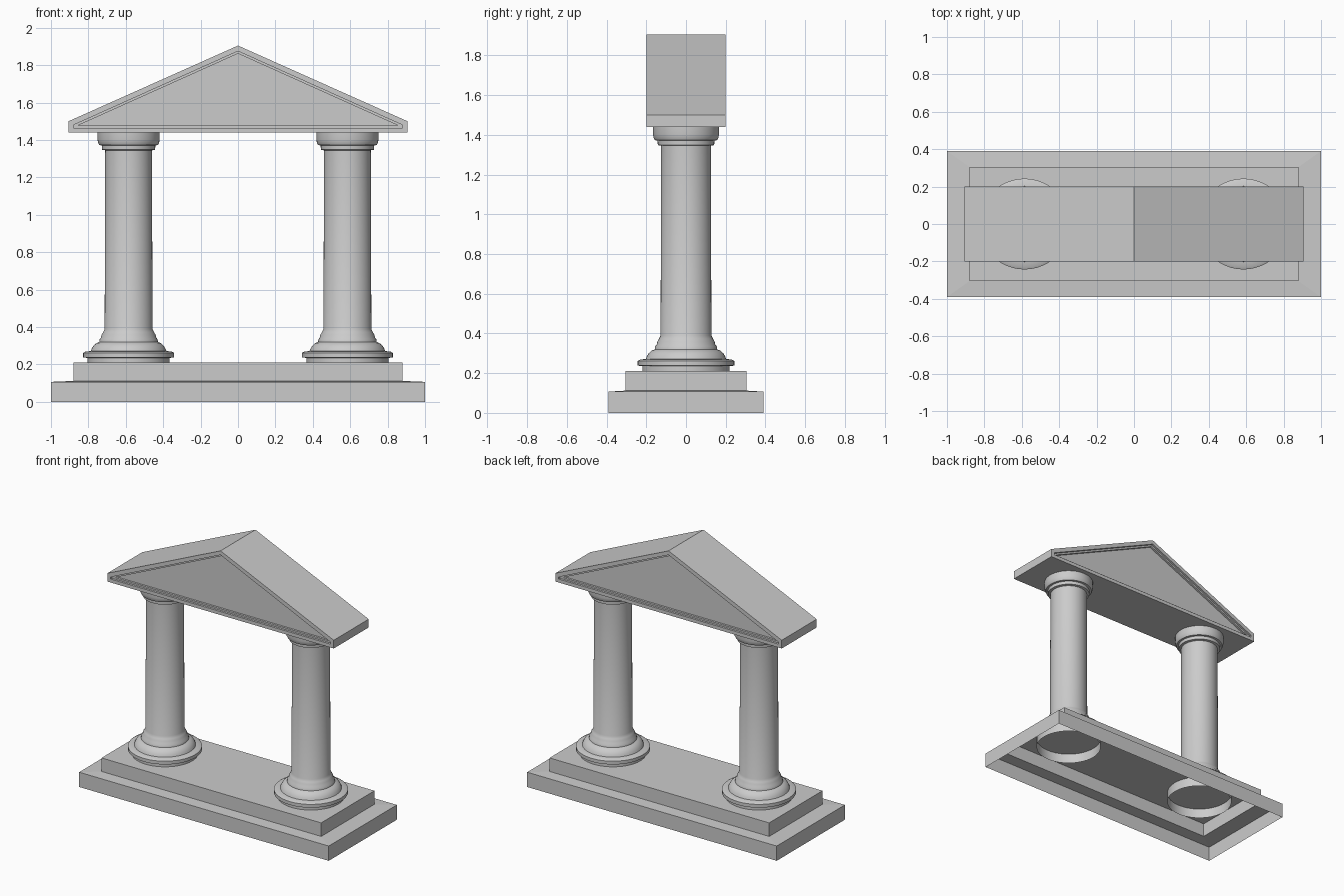
import bpy, bmesh
from math import cos, sin, pi, radians

if "Cube" in bpy.data.objects:
    bpy.data.objects.remove(bpy.data.objects["Cube"])


def loft(name, rings, cap_first=True, cap_last=True, smooth=False):
    """Join equal-length rings of points into a skin, with optional end caps."""
    bm = bmesh.new()
    loops = [[bm.verts.new(p) for p in ring] for ring in rings]
    n = len(loops[0])
    for a, b in zip(loops, loops[1:]):
        for i in range(n):
            j = (i + 1) % n
            bm.faces.new((a[i], a[j], b[j], b[i]))
    if cap_first:
        bm.faces.new(loops[0][::-1])
    if cap_last:
        bm.faces.new(loops[-1])
    bmesh.ops.recalc_face_normals(bm, faces=bm.faces[:])
    mesh = bpy.data.meshes.new(name)
    bm.to_mesh(mesh)
    bm.free()
    obj = bpy.data.objects.new(name, mesh)
    bpy.context.collection.objects.link(obj)
    if smooth:
        bpy.ops.object.select_all(action='DESELECT')
        obj.select_set(True)
        bpy.context.view_layer.objects.active = obj
        bpy.ops.object.shade_smooth_by_angle(angle=radians(35))
    return obj


def rect(x, y, z):
    return [(-x, -y, z), (x, -y, z), (x, y, z), (-x, y, z)]


def circle(cx, r, z, n=48):
    return [(cx + r * cos(2 * pi * i / n), r * sin(2 * pi * i / n), z)
            for i in range(n)]


def gable(y, half, bottom, eave, apex):
    return [(-half, y, bottom), (half, y, bottom), (half, y, eave),
            (0, y, apex), (-half, y, eave)]


# Stepped base, a shell open underneath
loft("stepped_base", [rect(1, .39, 0), rect(1, .39, .107), rect(.88, .305, .112),
                      rect(.88, .305, .21)], cap_first=False)

# Columns: plinth, flange, swelling foot, shaft, neck ring and capital
profile = [(.220, .14), (.220, .235), (.243, .238), (.243, .262), (.232, .268),
           (.202, .272), (.197, .285), (.188, .300), (.172, .314), (.157, .320),
           (.155, .335), (.147, .345), (.144, .360), (.136, .373), (.128, .390),
           (.125, 1.345), (.142, 1.348), (.143, 1.371), (.157, 1.373),
           (.163, 1.385), (.166, 1.402), (.166, 1.442)]
for side, x in (("left", -.585), ("right", .585)):
    loft(side + "_column", [circle(x, r, z) for r, z in profile],
         cap_first=False, smooth=True)

# Pediment with a stepped triangular recess on front and back
outer = (.907, 1.44, 1.50, 1.905)
middle = (.88, 1.465, 1.48, 1.875)
inner = (.855, 1.477, 1.478, 1.862)
front = [(inner, .17), (inner, .185), (middle, .185), (middle, .2), (outer, .2)]
loft("pediment", [gable(-y, *s) for s, y in front] +
     [gable(y, *s) for s, y in reversed(front)])
